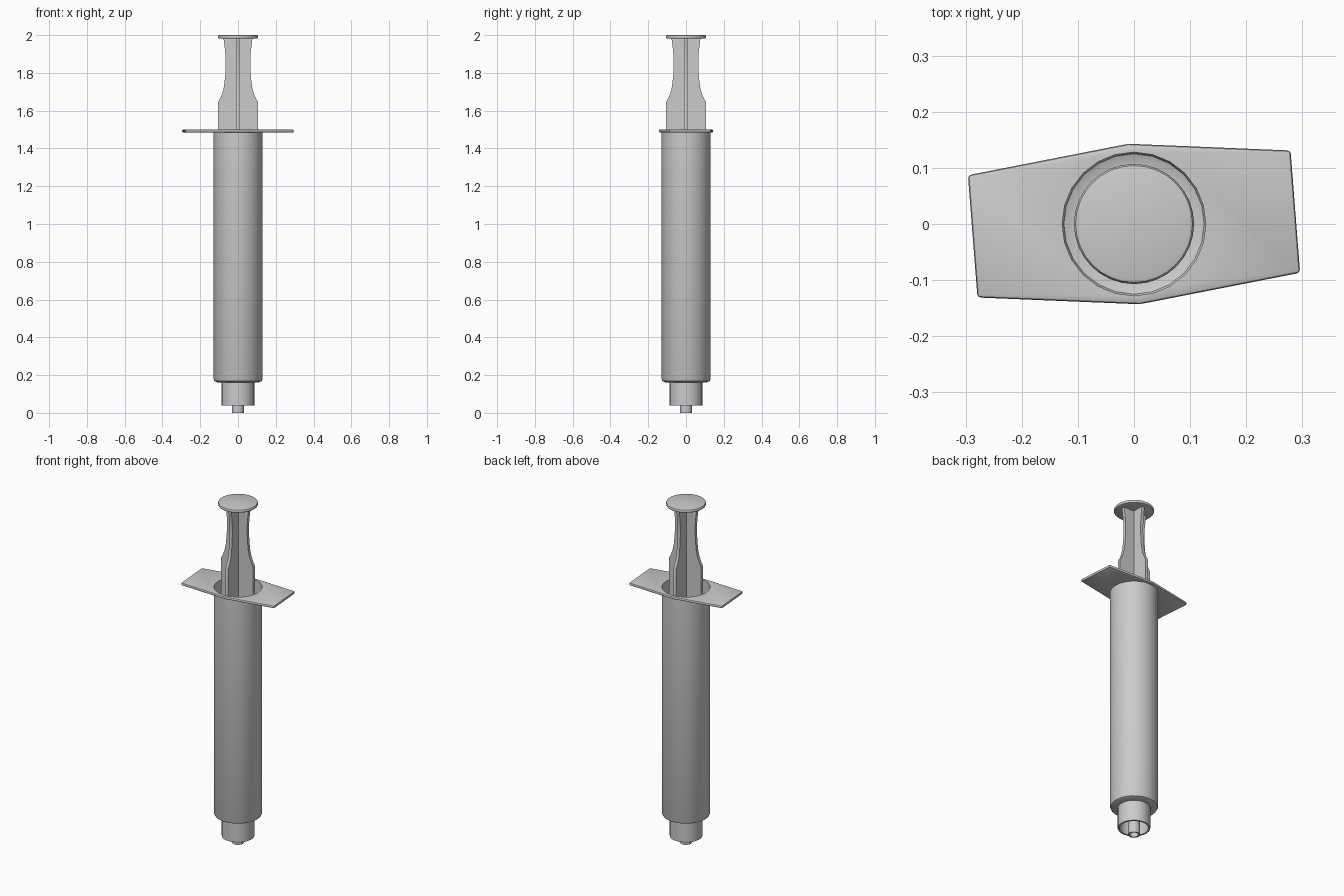
import bpy, bmesh, math
from mathutils import Matrix

if "Cube" in bpy.data.objects:
    bpy.data.objects.remove(bpy.data.objects["Cube"])


def finish(name, bm, smooth=True):
    bmesh.ops.recalc_face_normals(bm, faces=bm.faces)
    return store(name, bm, smooth)


def store(name, bm, smooth=True):
    mesh = bpy.data.meshes.new(name)
    bm.to_mesh(mesh)
    bm.free()
    obj = bpy.data.objects.new(name, mesh)
    bpy.context.collection.objects.link(obj)
    bpy.ops.object.select_all(action='DESELECT')
    obj.select_set(True)
    bpy.context.view_layer.objects.active = obj
    if smooth:
        bpy.ops.object.shade_smooth_by_angle(angle=math.radians(35))
    return obj


def lathe(name, profile, sides):
    """Revolve (radius, z) points around z; profile runs so normals face out."""
    bm = bmesh.new()
    rings = []
    for r, z in profile:
        if r == 0:
            rings.append([bm.verts.new((0, 0, z))] * sides)
        else:
            rings.append([bm.verts.new((r * math.cos(2 * math.pi * i / sides),
                                        r * math.sin(2 * math.pi * i / sides), z))
                          for i in range(sides)])
    for low, high in zip(rings[1:], rings):
        for i in range(sides):
            j = (i + 1) % sides
            quad = [low[i], low[j], high[j], high[i]]
            bm.faces.new(list(dict.fromkeys(quad)))
    return store(name, bm)


def prism(bm, outline, z0, z1):
    bottom = bm.faces.new([bm.verts.new((x, y, z0)) for x, y in outline])
    ext = bmesh.ops.extrude_face_region(bm, geom=[bottom])
    verts = [g for g in ext['geom'] if isinstance(g, bmesh.types.BMVert)]
    bmesh.ops.translate(bm, verts=verts, vec=(0, 0, z1 - z0))


SIDES = 24

# Barrel shell with locking collar and hollow tip
lathe("barrel", [(0.129, 1.49), (0.129, 0.177), (0.125, 0.168), (0.11, 0.162),
                 (0.087, 0.162), (0.087, 0.04), (0.077, 0.04), (0.077, 0.155),
                 (0.032, 0.155), (0.032, 0.0), (0.023, 0.0), (0.023, 0.15),
                 (0, 0.15)], SIDES)

# Finger flange: bevelled hexagon with a round opening
half = [(-0.296, 0.087), (-0.279, -0.131), (0.010, -0.143)]
bm = bmesh.new()
prism(bm, half + [(-x, -y) for x, y in half], 1.484, 1.5)
bmesh.ops.recalc_face_normals(bm, faces=bm.faces)
bmesh.ops.bevel(bm, geom=bm.edges[:], offset=0.006, segments=2, profile=0.5,
                affect='EDGES')
flange = finish("finger_flange", bm)

bm = bmesh.new()
prism(bm, [(0.128 * math.cos(2 * math.pi * i / SIDES),
            0.128 * math.sin(2 * math.pi * i / SIDES)) for i in range(SIDES)], 1.4, 1.6)
cutter = finish("opening_cutter", bm, False)
cutter.hide_render = True
cut = flange.modifiers.new("opening", 'BOOLEAN')
cut.operation = 'DIFFERENCE'
cut.object = cutter
bpy.context.view_layer.objects.active = flange
bpy.ops.object.modifier_apply(modifier=cut.name)
bpy.data.objects.remove(cutter, do_unlink=True)

# Plunger rod: two crossed, waisted fins
edge = [(0.105, 0.7), (0.105, 1.645), (0.093, 1.668), (0.082, 1.695), (0.074, 1.73),
        (0.068, 1.78), (0.065, 1.84), (0.066, 1.89), (0.071, 1.94), (0.077, 1.985)]
bm = bmesh.new()
prism(bm, edge + [(-x, z) for x, z in reversed(edge)], -0.009, 0.009)
bmesh.ops.rotate(bm, verts=bm.verts, matrix=Matrix.Rotation(math.pi / 2, 3, 'X'))
dup = bmesh.ops.duplicate(bm, geom=bm.verts[:] + bm.edges[:] + bm.faces[:])
bmesh.ops.rotate(bm, verts=[g for g in dup['geom'] if isinstance(g, bmesh.types.BMVert)],
                 matrix=Matrix.Rotation(math.pi / 2, 3, 'Z'))
finish("plunger_rod", bm)

# Thumb rest with rounded rim
lathe("thumb_rest", [(0, 2.0), (0.098, 2.0), (0.104, 1.998), (0.107, 1.993),
                     (0.107, 1.988), (0.104, 1.983), (0.098, 1.981), (0, 1.981)], 32)
